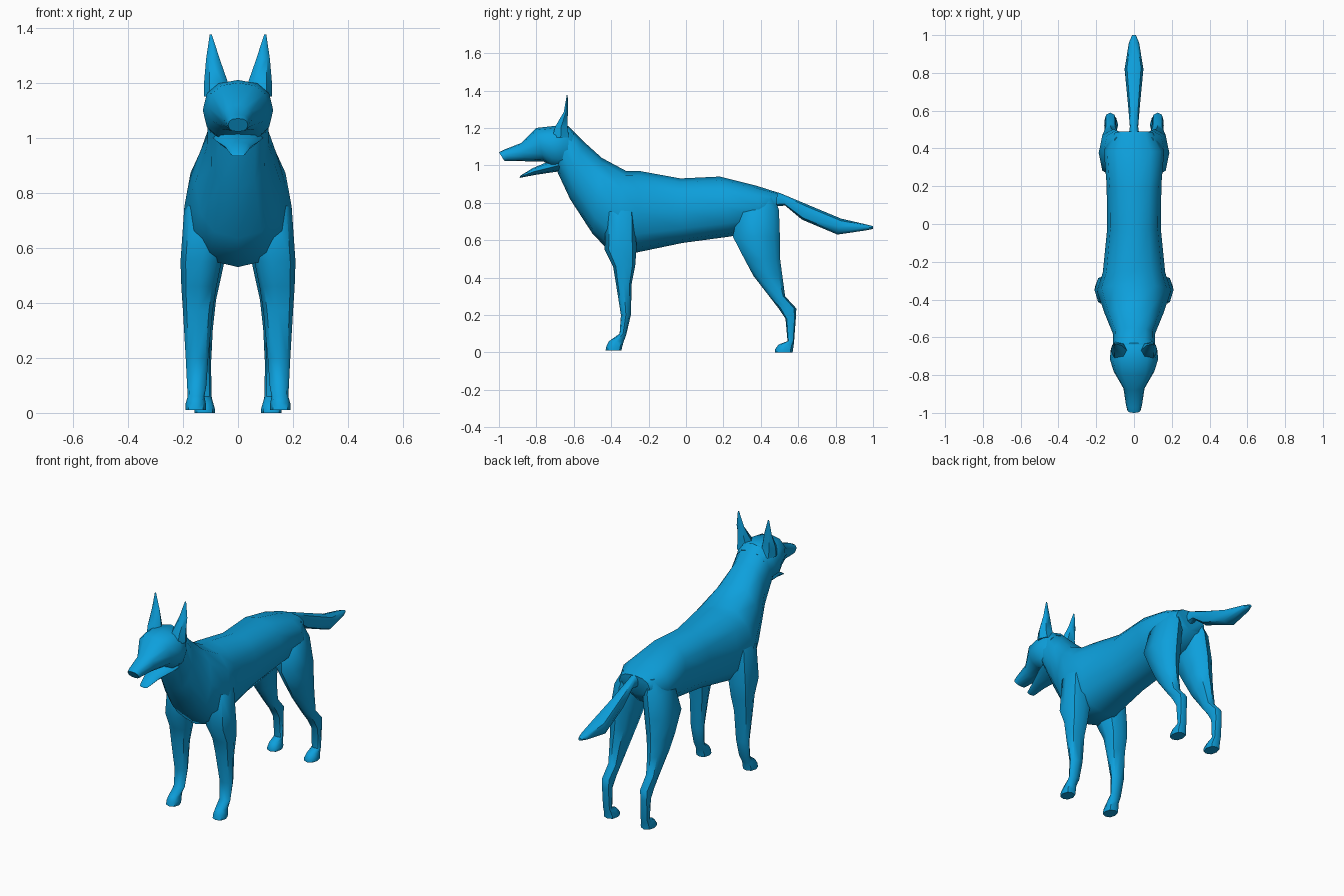
import bpy, bmesh, math
from mathutils import Vector

coat = bpy.data.materials.new("blue coat")
coat.diffuse_color = (0.004, 0.352, 0.72, 1)


def loft(name, rings, sides, power=0.85, mirror=False):
    """Skin rings given as (centre, half axis u, half axis v), capped at both ends."""
    bm = bmesh.new()
    loops = []
    for c, u, v in rings:
        loop = []
        for i in range(sides):
            a = 2 * math.pi * i / sides
            s, t = math.cos(a), math.sin(a)
            s = math.copysign(abs(s) ** power, s) if abs(s) > 1e-6 else 0
            t = math.copysign(abs(t) ** power, t) if abs(t) > 1e-6 else 0
            loop.append(bm.verts.new(c + u * s + v * t))
        loops.append(loop)
    for a, b in zip(loops, loops[1:]):
        for i in range(sides):
            j = (i + 1) % sides
            bm.faces.new((a[i], a[j], b[j], b[i]))
    bm.faces.new(loops[0])
    bm.faces.new(loops[-1])
    bmesh.ops.recalc_face_normals(bm, faces=bm.faces)
    me = bpy.data.meshes.new(name)
    bm.to_mesh(me)
    bm.free()
    me.materials.append(coat)
    ob = bpy.data.objects.new(name, me)
    bpy.context.collection.objects.link(ob)
    bpy.ops.object.select_all(action='DESELECT')
    ob.select_set(True)
    bpy.context.view_layer.objects.active = ob
    bpy.ops.object.shade_smooth_by_angle(angle=math.radians(50))
    if mirror:
        ob.modifiers.new("mirror", 'MIRROR').use_mirror_merge = False
    return ob


def spine(rows):
    """Rows: top y, top z, bottom y, bottom z, half width."""
    out = []
    for ty, tz, by, bz, w in rows:
        top, low = Vector((0, ty, tz)), Vector((0, by, bz))
        out.append(((top + low) / 2, Vector((w, 0, 0)), (top - low) / 2))
    return out


def limb(rows):
    """Rows: z, front y, back y, inner x, outer x."""
    return [(Vector(((xi + xo) / 2, (yf + yb) / 2, z)),
             Vector(((xo - xi) / 2, 0, 0)), Vector((0, (yb - yf) / 2, 0)))
            for z, yf, yb, xi, xo in rows]


# Trunk and neck
loft("body", spine([
    (0.49, 0.855, 0.48, 0.74, 0.10),
    (0.38, 0.89, 0.40, 0.66, 0.16),
    (0.18, 0.94, 0.24, 0.62, 0.145),
    (-0.03, 0.93, -0.02, 0.585, 0.142),
    (-0.25, 0.97, -0.26, 0.535, 0.165),
    (-0.32, 0.97, -0.40, 0.53, 0.195),
    (-0.45, 1.04, -0.50, 0.635, 0.155),
    (-0.55, 1.13, -0.62, 0.82, 0.11),
    (-0.63, 1.21, -0.69, 0.97, 0.112),
    (-0.68, 1.20, -0.70, 1.00, 0.11)]), 12)

# Skull and upper muzzle
loft("head", spine([
    (-0.60, 1.18, -0.64, 0.98, 0.10),
    (-0.64, 1.21, -0.68, 0.98, 0.122),
    (-0.71, 1.21, -0.72, 0.99, 0.128),
    (-0.80, 1.20, -0.76, 1.02, 0.108),
    (-0.88, 1.12, -0.86, 1.022, 0.056),
    (-0.97, 1.085, -0.95, 1.022, 0.042),
    (-1.0, 1.07, -0.97, 1.022, 0.036)]), 12)

# Lower jaw
loft("jaw", spine([
    (-0.70, 1.03, -0.66, 0.97, 0.09),
    (-0.76, 1.01, -0.70, 0.965, 0.078),
    (-0.82, 0.985, -0.80, 0.95, 0.047),
    (-0.885, 0.945, -0.89, 0.933, 0.026)]), 8)

# Tail
loft("tail", spine([
    (0.45, 0.865, 0.47, 0.78, 0.03),
    (0.50, 0.853, 0.53, 0.785, 0.022),
    (0.65, 0.79, 0.62, 0.71, 0.032),
    (0.83, 0.715, 0.81, 0.63, 0.05),
    (0.96, 0.685, 0.96, 0.652, 0.027),
    (1.0, 0.675, 1.0, 0.66, 0.01)]), 8)

# Pointed ears
loft("ear", limb([
    (1.15, -0.72, -0.62, 0.03, 0.124),
    (1.205, -0.705, -0.63, 0.038, 0.123),
    (1.285, -0.655, -0.63, 0.066, 0.116),
    (1.375, -0.638, -0.632, 0.095, 0.103)]), 6, mirror=True)

# Front legs with paws
loft("front_leg", limb([
    (0.86, -0.37, -0.29, 0.06, 0.14),
    (0.75, -0.43, -0.27, 0.05, 0.195),
    (0.55, -0.435, -0.265, 0.06, 0.209),
    (0.46, -0.39, -0.272, 0.078, 0.206),
    (0.37, -0.375, -0.29, 0.092, 0.20),
    (0.20, -0.348, -0.295, 0.108, 0.19),
    (0.10, -0.355, -0.318, 0.115, 0.185),
    (0.06, -0.412, -0.332, 0.122, 0.183),
    (0.035, -0.425, -0.34, 0.117, 0.19),
    (0.01, -0.43, -0.345, 0.117, 0.19)]), 8, mirror=True)

# Hind legs with thigh, hock and paw
loft("hind_leg", limb([
    (0.84, 0.34, 0.47, 0.04, 0.11),
    (0.76, 0.28, 0.497, 0.025, 0.16),
    (0.62, 0.25, 0.502, 0.035, 0.187),
    (0.50, 0.312, 0.503, 0.06, 0.18),
    (0.41, 0.36, 0.515, 0.08, 0.168),
    (0.30, 0.445, 0.53, 0.092, 0.157),
    (0.235, 0.495, 0.59, 0.095, 0.156),
    (0.18, 0.532, 0.587, 0.098, 0.154),
    (0.06, 0.543, 0.578, 0.096, 0.152),
    (0.042, 0.495, 0.576, 0.092, 0.154),
    (0.015, 0.475, 0.572, 0.084, 0.158),
    (0.0, 0.475, 0.57, 0.084, 0.158)]), 8, mirror=True)
